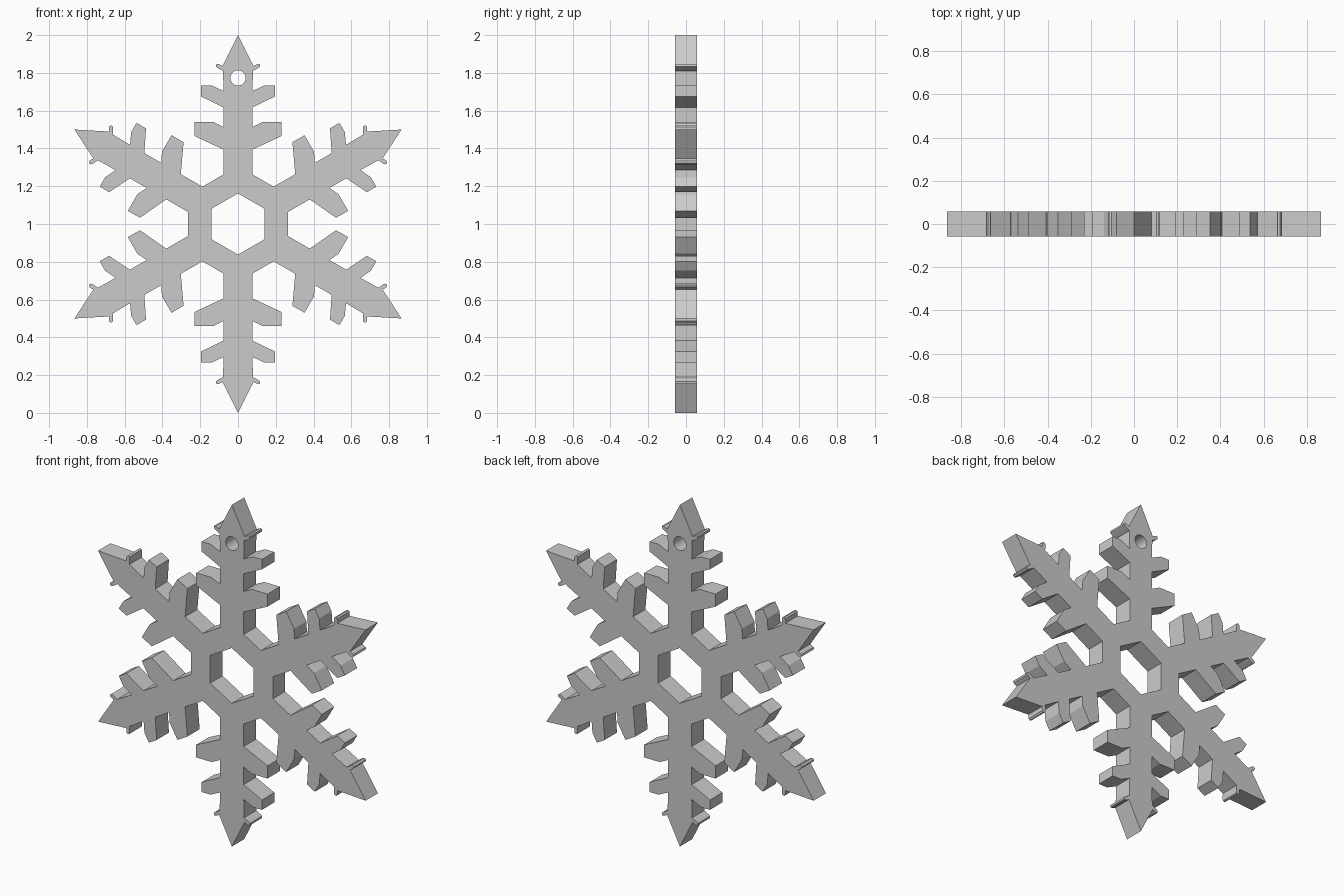
import bpy
from math import sin, cos, pi

if "Cube" in bpy.data.objects:
    bpy.data.objects.remove(bpy.data.objects["Cube"])

HALF_THICKNESS = 0.057
CENTRE_Z = 1.0

# Right half of one arm: (sideways, distance from centre), hub to tip
HALF_ARM = [
    (0.077, 0.262),
    (0.077, 0.394), (0.231, 0.466), (0.231, 0.540), (0.130, 0.540), (0.077, 0.514),  # large branch
    (0.077, 0.617), (0.195, 0.675), (0.195, 0.733), (0.138, 0.733), (0.077, 0.704),  # middle branch
    (0.079, 0.811), (0.108, 0.826), (0.117, 0.834), (0.115, 0.846), (0.104, 0.848),
    (0.082, 0.837),                                                                  # small twig
]
ARM = [(-x, r) for x, r in HALF_ARM] + [(0, 1.0)] + HALF_ARM[::-1]


def ring(radius, count, cx=0.0, cy=0.0):
    return [(cx + radius * sin(2 * pi * i / count),
             cy + radius * cos(2 * pi * i / count)) for i in range(count)]


def turn(p, a):
    return (p[0] * cos(a) + p[1] * sin(a), -p[0] * sin(a) + p[1] * cos(a))


def add_loop(curve, points):
    spline = curve.splines.new('POLY')
    spline.points.add(len(points) - 1)
    for sp, (x, y) in zip(spline.points, points):
        sp.co = (x, y, 0, 1)
    spline.use_cyclic_u = True


# Filled, extruded profile: six arms, hexagonal centre and hanging hole
curve = bpy.data.curves.new("snowflake_ornament", 'CURVE')
curve.dimensions = '2D'
curve.fill_mode = 'BOTH'
curve.extrude = HALF_THICKNESS
add_loop(curve, [turn(p, k * pi / 3) for k in range(6) for p in ARM])
add_loop(curve, ring(0.162, 6))
add_loop(curve, ring(0.040, 32, 0, 0.773))

flake = bpy.data.objects.new("snowflake_ornament", curve)
flake.rotation_euler = (pi / 2, 0, 0)
flake.location = (0, 0, CENTRE_Z)
bpy.context.collection.objects.link(flake)

# Turn into a clean mesh with crisp edges
bpy.context.view_layer.objects.active = flake
flake.select_set(True)
bpy.ops.object.convert(target='MESH')
flake = bpy.context.object
bpy.ops.object.mode_set(mode='EDIT')
bpy.ops.mesh.select_all(action='SELECT')
bpy.ops.mesh.remove_doubles(threshold=0.0001)
bpy.ops.mesh.normals_make_consistent(inside=False)
bpy.ops.object.mode_set(mode='OBJECT')
bpy.ops.object.shade_smooth_by_angle(angle=pi / 12)
